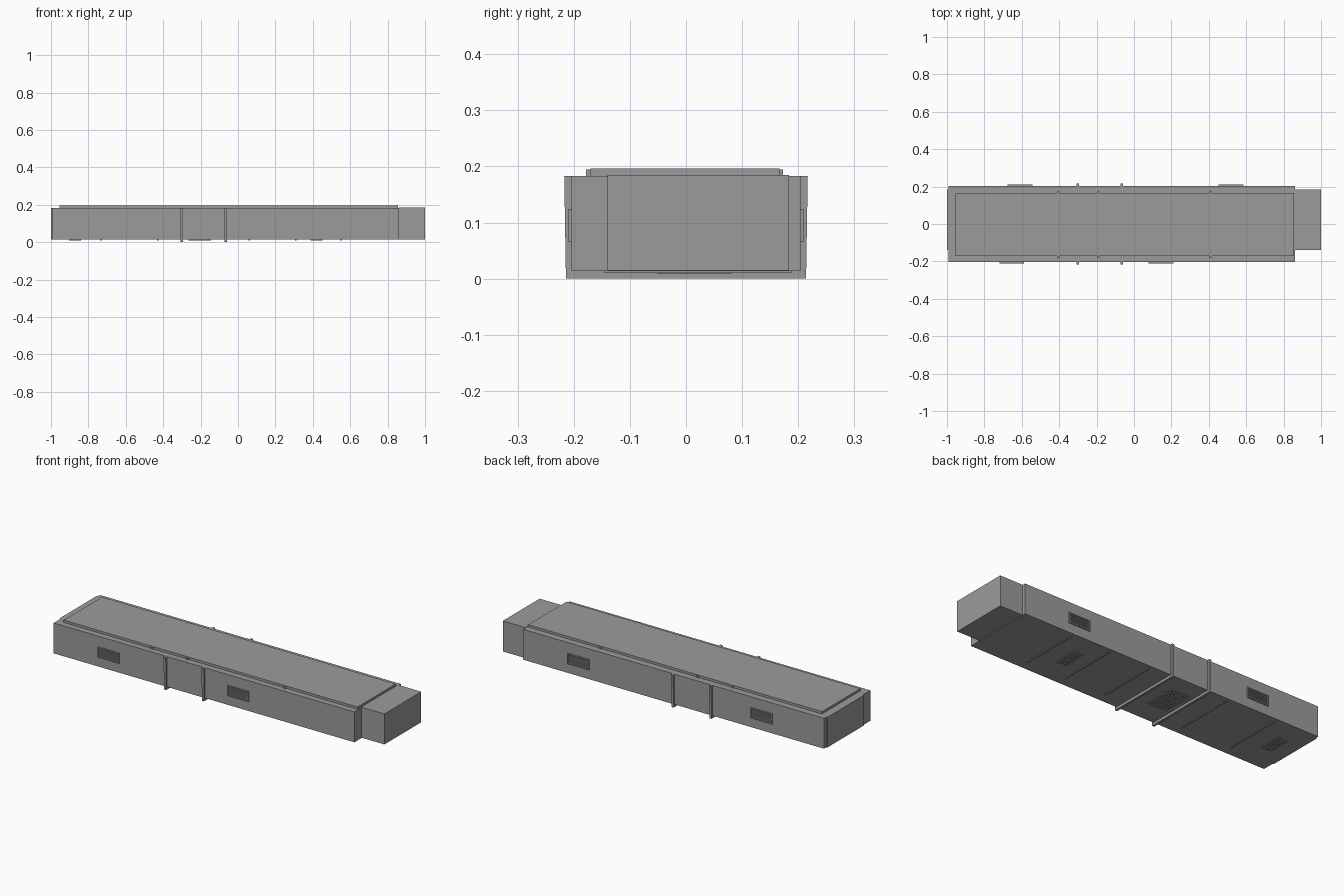
import bpy, bmesh
from mathutils import Matrix, Vector

if "Cube" in bpy.data.objects:
    bpy.data.objects.remove(bpy.data.objects["Cube"])

grey = bpy.data.materials.new("plain grey")
grey.diffuse_color = (0.33, 0.33, 0.33, 1)
grey.use_nodes = True
grey.node_tree.nodes["Principled BSDF"].inputs["Base Color"].default_value = grey.diffuse_color


def boxes(name, spans):
    """One object made from boxes given as (x0, x1, y0, y1, z0, z1)."""
    bm = bmesh.new()
    for x0, x1, y0, y1, z0, z1 in spans:
        m = Matrix.Translation(((x0 + x1) / 2, (y0 + y1) / 2, (z0 + z1) / 2)) \
            @ Matrix.Diagonal((x1 - x0, y1 - y0, z1 - z0, 1))
        bmesh.ops.create_cube(bm, size=1, matrix=m)
    return finish(name, bm)


def finish(name, bm):
    bmesh.ops.recalc_face_normals(bm, faces=bm.faces)
    me = bpy.data.meshes.new(name)
    bm.to_mesh(me)
    bm.free()
    me.materials.append(grey)
    ob = bpy.data.objects.new(name, me)
    bpy.context.collection.objects.link(ob)
    return ob


# Main casing, with the narrower core showing at both ends
boxes("casing", [(-0.993, 0.86, -0.204, 0.204, 0.014, 0.183)])
boxes("core_left_end", [(-1.0, -0.993, -0.14, 0.184, 0.015, 0.183)])
boxes("core_right_end", [(0.86, 1.0, -0.14, 0.184, 0.015, 0.185)])

# Raised lid and its small edge tabs
boxes("lid", [(-0.955, 0.855, -0.170, 0.167, 0.183, 0.196)])
tabs = []
for x in (-0.405, -0.19, 0.41):
    tabs.append((x - 0.006, x + 0.006, -0.178, -0.170, 0.183, 0.195))
    tabs.append((x - 0.006, x + 0.006, 0.167, 0.173, 0.183, 0.195))
boxes("lid_tabs", tabs)

# U-shaped straps, leaning out slightly towards the top
profile = [(-0.217, 0.183), (-0.214, 0), (0.214, 0), (0.217, 0.183),
           (0.204, 0.183), (0.204, 0.014), (-0.204, 0.014), (-0.204, 0.183)]
for label, x in (("left", -0.30), ("right", -0.066)):
    bm = bmesh.new()
    face = bm.faces.new([bm.verts.new((x - 0.0065, y, z)) for y, z in profile])
    out = bmesh.ops.extrude_face_region(bm, geom=[face])
    moved = [v for v in out["geom"] if isinstance(v, bmesh.types.BMVert)]
    bmesh.ops.translate(bm, verts=moved, vec=Vector((0.013, 0, 0)))
    finish("strap_" + label, bm)

# Side vents: a thin frame around horizontal slats
for i, (x0, side) in enumerate([(-0.72, -1), (0.078, -1), (-0.676, 1), (0.452, 1)]):
    x1, z0, z1, f = x0 + 0.133, 0.066, 0.124, 0.006

    def span(a, b, depth, c, d):
        y = sorted((side * 0.203, side * (0.204 + depth)))
        return (a, b, y[0], y[1], c, d)

    boxes(f"vent_frame_{i + 1}", [
        span(x0, x1, 0.006, z0, z0 + f), span(x0, x1, 0.006, z1 - f, z1),
        span(x0, x0 + f, 0.006, z0 + f, z1 - f), span(x1 - f, x1, 0.006, z0 + f, z1 - f)])
    boxes(f"vent_slats_{i + 1}", [
        span(x0 + f, x1 - f, 0.004, z0 + 0.009 + k * 0.007, z0 + 0.0125 + k * 0.007)
        for k in range(6)])

# Underside grilles made of crossed bars
for label, x, w, d in (("left", -0.872, 0.06, 0.12), ("middle", -0.204, 0.115, 0.17),
                       ("right", 0.42, 0.06, 0.13)):
    y, step, t = 0.015, 0.011, 0.002
    bars = []
    nx, ny = round(w / step), round(d / step)
    for k in range(nx + 1):
        px = x - w / 2 + w * k / nx
        bars.append((px - t, px + t, y - d / 2, y + d / 2, 0.009, 0.0145))
    for k in range(ny + 1):
        py = y - d / 2 + d * k / ny
        bars.append((x - w / 2, x + w / 2, py - t, py + t, 0.0095, 0.0145))
    boxes("underside_grille_" + label, bars)

# Thin ribs across the underside
boxes("underside_ribs", [(x - 0.004, x + 0.004, -0.145, 0.188, 0.010, 0.0145)
                         for x in (-0.735, -0.43, 0.06, 0.31, 0.55)])
